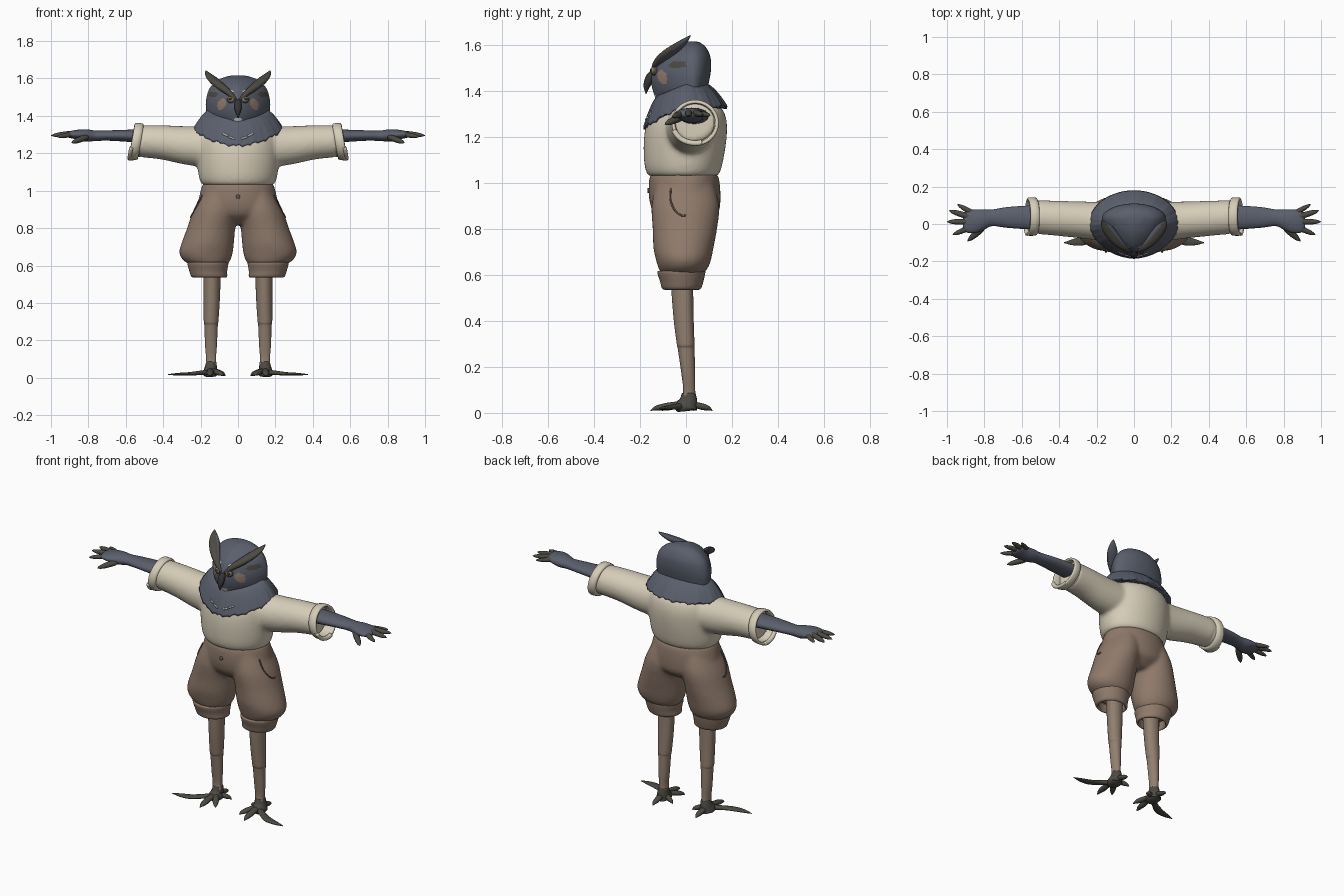
import bpy, bmesh, math
from mathutils import Vector

if "Cube" in bpy.data.objects:
    bpy.data.objects.remove(bpy.data.objects["Cube"])


def material(name, r, g, b):
    m = bpy.data.materials.new(name)
    m.diffuse_color = [((c / 255 + 0.055) / 1.055) ** 2.4 for c in (r, g, b)] + [1]
    m.use_nodes = True
    m.node_tree.nodes["Principled BSDF"].inputs["Base Color"].default_value = m.diffuse_color
    return m


FEATHER = material("slate feathers", 90, 95, 108)
DARK = material("dark claw grey", 76, 74, 66)
SHIRT = material("cream cloth", 214, 205, 184)
PANTS = material("brown cloth", 143, 122, 107)
SKIN = material("tan leg skin", 145, 127, 111)
BEAK = material("beak black", 54, 54, 54)
CHEEK = material("cheek tan", 150, 126, 110)
EYE = material("eye amber", 150, 128, 98)
PALE = material("pale feathers", 200, 198, 192)
SEAM = material("seam brown", 100, 84, 74)


def resample(rows, n):
    """Catmull-Rom smoothing of a list of number tuples."""
    if n < 2:
        return rows
    out = []
    for i in range(len(rows) - 1):
        a, b, c, d = (rows[max(0, min(len(rows) - 1, i + k))] for k in (-1, 0, 1, 2))
        for s in range(n):
            t = s / n
            out.append([0.5 * (2 * q + (r - p) * t + (2 * p - 5 * q + 4 * r - u) * t * t
                               + (3 * q - p - 3 * r + u) * t ** 3) for p, q, r, u in zip(a, b, c, d)])
    return out + [list(rows[-1])]


def skin(bm, rings, cap=True):
    vs = [[bm.verts.new(p) for p in r] for r in rings]
    n = len(vs[0])
    for a, b in zip(vs, vs[1:]):
        for i in range(n):
            bm.faces.new((a[i], a[(i + 1) % n], b[(i + 1) % n], b[i]))
    if cap:
        bm.faces.new(vs[0])
        bm.faces.new(vs[-1])


def loft(bm, rows, yc=0.0, e=2.0, n=4, seg=48, cap=True):
    """Rows are (z, x min, x max, y front, y back); e shapes the front half."""
    rings = []
    for z, x0, x1, yf, yb in resample(rows, n):
        ring = []
        for i in range(seg):
            c, s = math.cos(2 * math.pi * i / seg), math.sin(2 * math.pi * i / seg)
            k = 2 / (e if s < 0 else 2)
            x = (x0 + x1) / 2 + (x1 - x0) / 2 * math.copysign(abs(c) ** k, c)
            y = yc + (yb - yc if s > 0 else yf - yc) * math.copysign(abs(s) ** k, 1)
            ring.append((x, y, z))
        rings.append(ring)
    skin(bm, rings, cap)


def tube(bm, rows, up=(0, 0, 1), n=4, seg=16, cap=True, fixed=None):
    """Rows are (x, y, z, half width, half height) along a path."""
    rows = resample(rows, n)
    pts, rings = [Vector(r[:3]) for r in rows], []
    for i, r in enumerate(rows):
        t = Vector(fixed) if fixed else (pts[min(i + 1, len(pts) - 1)] - pts[max(i - 1, 0)]).normalized()
        side = t.cross(Vector(up)).normalized()
        v = side.cross(t)
        rings.append([pts[i] + side * max(r[3], 0.001) * math.cos(a) + v * max(r[4], 0.001) * math.sin(a)
                      for a in (2 * math.pi * k / seg for k in range(seg))])
    skin(bm, rings, cap)


def finish(bm, name, mats, rule=None, mirror=False, remesh=0):
    bmesh.ops.recalc_face_normals(bm, faces=bm.faces)
    for f in bm.faces:
        f.smooth = True
        if rule:
            f.material_index = rule(f.calc_center_median(), f.normal)
    me = bpy.data.meshes.new(name)
    bm.to_mesh(me)
    bm.free()
    for m in mats:
        me.materials.append(m)
    ob = bpy.data.objects.new(name, me)
    bpy.context.collection.objects.link(ob)
    if mirror:
        ob.modifiers.new("mirror", 'MIRROR').use_mirror_merge = False
    if remesh:
        r = ob.modifiers.new("blend", 'REMESH')
        r.mode, r.voxel_size, r.use_smooth_shade = 'VOXEL', remesh, True
        s = ob.modifiers.new("soften", 'SMOOTH')
        s.factor, s.iterations = 0.5, 8
    return ob


def snap(ob, p, lift=0.001):
    """Closest surface point on a finished part, slightly lifted."""
    bpy.context.view_layer.update()
    ev = ob.evaluated_get(bpy.context.evaluated_depsgraph_get())
    _, loc, nor, _ = ev.closest_point_on_mesh(Vector(p))
    return tuple(loc + nor * lift)


def sym(rows):
    return [(z, -w, w, f, b) for z, w, f, b in rows]


# shirt: torso and sleeves blended into one body
bm = bmesh.new()
loft(bm, sym([(1.03, .185, -.16, .135), (1.045, .2, -.172, .147), (1.09, .212, -.182, .16), (1.18, .22, -.184, .175),
              (1.26, .22, -.172, .178), (1.32, .2, -.14, .16), (1.36, .15, -.1, .11)]))
for s in (1, -1):
    tube(bm, [(s * .1, .01, 1.235, .11, .115), (s * .25, .02, 1.24, .1, .105), (s * .4, .03, 1.258, .094, .092),
              (s * .525, .038, 1.265, .09, .086)], seg=32)
shirt = finish(bm, "shirt", [SHIRT], remesh=.011)

# rolled sleeve cuffs, leaning outward at the bottom
bm = bmesh.new()
tube(bm, [(.52, .04, 1.262, .083, .083), (.523, .04, 1.262, .1, .096), (.56, .04, 1.262, .103, .1),
          (.568, .04, 1.262, .097, .094), (.562, .04, 1.262, .088, .085), (.50, .04, 1.262, .084, .08)],
     n=2, seg=40, cap=False, fixed=(1, 0, 0))
tube(bm, [(.565, .04 + .1 * math.sin(a), 1.262 - .088 * math.cos(a), .012, .012) for a in (-1.2, -.8, -.4, 0, .3)],
     up=(1, 0, 0), seg=10)
for v in bm.verts:
    v.co.x -= .17 * (v.co.z - 1.262)
finish(bm, "sleeve_cuff", [SHIRT], mirror=True)

# trousers: pelvis and baggy legs
bm = bmesh.new()
loft(bm, sym([(1.04, .188, -.155, .138), (1.0, .2, -.162, .147), (.93, .212, -.16, .15), (.87, .19, -.14, .14),
              (.82, .1, -.08, .08)]))
for s in (1, -1):
    loft(bm, [(z, s * a, s * b, f, k) for z, a, b, f, k in [
        (1.0, .02, .185, -.13, .12), (.9, .0, .237, -.15, .145), (.8, .015, .272, -.145, .135),
        (.72, .022, .302, -.142, .12), (.67, .028, .314, -.132, .11), (.63, .04, .295, -.12, .095),
        (.60, .06, .25, -.105, .07)]], yc=-.01)
pants = finish(bm, "trousers", [PANTS], remesh=.01)

# trouser cuffs
bm = bmesh.new()
loft(bm, [(.615, .07, .24, -.1, .06), (.618, .055, .268, -.122, .083), (.605, .052, .27, -.124, .083),
          (.57, .058, .26, -.112, .075), (.542, .058, .25, -.105, .066), (.54, .072, .235, -.09, .052),
          (.59, .072, .235, -.09, .052)], yc=-.02, n=3, cap=False)
finish(bm, "trouser_cuff", [PANTS], mirror=True)

# pocket seams and waist button
bm = bmesh.new()
tube(bm, [snap(pants, p) + (.004, .004) for p in [(.2, -.07, .98), (.22, -.07, .93), (.25, -.05, .885),
                                                  (.27, -.02, .865), (.27, .0, .866)]], seg=8)
finish(bm, "pocket_seam", [SEAM], mirror=True)
bm = bmesh.new()
tube(bm, [(0, -.155, .968, .011, .011), (0, -.166, .968, .011, .011), (0, -.168, .968, .008, .008)], n=1)
finish(bm, "button", [SEAM])

# lower legs with faint scale rings
bm = bmesh.new()
loft(bm, [(.05, .112, .172, -.02, .045), (.1, .118, .17, -.012, .04), (.17, .113, .176, -.02, .04),
          (.28, .108, .18, -.036, .037), (.3, .105, .183, -.04, .037), (.42, .097, .184, -.055, .033),
          (.62, .09, .187, -.07, .03)], yc=0, seg=28)
finish(bm, "lower_leg", [SKIN, DARK], lambda c, n: int(c.z < .075), mirror=True)

# feet: ankle and five claws, the outer one long and flat
bm = bmesh.new()
tube(bm, [(.143, .012, .085, .027, .03), (.145, .01, .05, .034, .04), (.147, .0, .022, .042, .05),
          (.147, .0, .008, .03, .035)], up=(0, 1, 0))
for tip, w in [((.15, -.155), .019), ((.08, -.105), .017), ((.067, .035), .014), ((.145, .115), .017)]:
    a, b = Vector((.147, 0)), Vector(tip)
    tube(bm, [tuple(a.lerp(b, t)) + (z, w * k, .014 * k) for t, z, k in
              [(0, .035, 1.2), (.35, .034, 1), (.65, .026, 1), (.85, .02, .7), (1, .01, .1)]])
tube(bm, [(.147, -.01, .03, .018, .016), (.2, -.05, .026, .018, .012), (.26, -.085, .021, .025, .009),
          (.32, -.097, .019, .018, .007), (.375, -.1, .017, .002, .002)])
finish(bm, "foot", [DARK], mirror=True)

# arms with palms
bm = bmesh.new()
tube(bm, [(.42, .035, 1.29, .065, .038), (.55, .035, 1.293, .064, .034), (.68, .035, 1.295, .055, .028),
          (.76, .033, 1.294, .044, .028), (.81, .025, 1.295, .055, .033), (.86, .014, 1.3, .063, .026),
          (.9, .012, 1.3, .055, .018), (.915, .012, 1.3, .03, .008)], seg=24)
finish(bm, "arm", [FEATHER], mirror=True)

# fingers and thumb
bm = bmesh.new()
for base, tip, w in [((.865, .06, 1.302), (.945, .105, 1.295), .014), ((.885, .04, 1.306), (.99, .072, 1.297), .016),
                     ((.89, .012, 1.306), (1.0, .012, 1.295), .016), ((.88, -.02, 1.302), (.97, -.058, 1.288), .015),
                     ((.815, -.025, 1.285), (.89, -.092, 1.256), .018)]:
    a, b = Vector(base), Vector(tip)
    tube(bm, [tuple(a.lerp(b, t)) + (w * k, w * k * .9) for t, k in
              [(-.1, .8), (.1, 1), (.55, .9), (.85, .55), (1, .05)]], seg=12)
finish(bm, "finger", [DARK], mirror=True)

# feather collar with a point at the front and a ragged hem
bm = bmesh.new()
rings, SEG = [], 96
for u in [i / 14 for i in range(15)] + [1.001]:
    ring = []
    for i in range(SEG):
        a = 2 * math.pi * i / SEG
        c, s = math.cos(a), math.sin(a)
        front = max(0, -s)
        k = 2 / (1.75 if s < 0 else 2)
        hem = 1.332 - .092 * front ** 1.5 + .005 * math.sin(i * 2.1) + .004 * math.sin(i * 0.9)
        rx = .15 + .09 * u ** .8
        ry = (.115 + .071 * u ** .75) if s < 0 else (.085 + .095 * u ** .8)
        shrink = .94 if u > 1 else 1
        z = 1.435 - .05 * front + (hem - 1.435 + .05 * front) * u ** 1.25
        ring.append((shrink * rx * math.copysign(abs(c) ** k, c),
                     shrink * ry * math.copysign(abs(s) ** k, s), z))
    rings.append(ring)
skin(bm, rings)
collar = finish(bm, "feather_collar", [FEATHER])

# pale stitched strokes on the collar
bm = bmesh.new()
for p, q in [((.022, -.19, 1.282), (.05, -.18, 1.292)), ((.058, -.18, 1.298), (.085, -.17, 1.312))]:
    tube(bm, [snap(collar, p) + (.004, .005), snap(collar, q) + (.004, .005)], seg=8)
finish(bm, "collar_stroke", [PALE], mirror=True)


# head: round skull with a wedge face; patches coloured by position
def face_patch(c, n):
    x, z = abs(c.x), c.z
    if c.y > .0:
        return 0
    d, e = (x - .088) + .5 * (z - 1.462), (z - 1.462) - .5 * (x - .088)
    if (d / .024) ** 2 + (e / .036) ** 2 < 1:
        return 1
    if ((x - .04) / .014) ** 2 + ((z - 1.53) / .009) ** 2 < 1 or (x / .022) ** 2 + ((z - 1.378) / .012) ** 2 < 1:
        return 2
    if ((x - .135) / .03) ** 2 + ((z - 1.515) / .014) ** 2 < 1:
        return 3
    return 0


bm = bmesh.new()
loft(bm, sym([(1.32, .05, -.08, .055), (1.35, .11, -.122, .07), (1.395, .16, -.142, .088), (1.45, .172, -.153, .102),
              (1.5, .168, -.148, .109), (1.55, .15, -.122, .106), (1.59, .11, -.07, .087), (1.612, .055, -.015, .06),
              (1.617, .005, .025, .035)]), yc=.03, e=1.5, n=9, seg=128)
head = finish(bm, "head", [FEATHER, CHEEK, PALE, DARK], face_patch)

# brows sweeping up into ear tufts
bm = bmesh.new()
tube(bm, [(.012, -.145, 1.487, .008, .008), (.05, -.125, 1.525, .018, .016), (.095, -.085, 1.56, .028, .02),
          (.135, -.035, 1.595, .03, .017), (.16, -.002, 1.622, .018, .01), (.172, .02, 1.642, .002, .002)])
finish(bm, "brow_tuft", [FEATHER, DARK], lambda c, n: int(n.y < -.1), mirror=True)

# eyes: dark rim, amber ball and small pupil
for name, mat, r, lift in [("eye_rim", DARK, .026, -.006), ("eye", EYE, .02, .001), ("pupil", BEAK, .009, .014)]:
    bm = bmesh.new()
    bmesh.ops.create_uvsphere(bm, u_segments=20, v_segments=12, radius=r)
    centre = Vector(snap(head, (.066, -.2, 1.503), lift))
    for v in bm.verts:
        v.co = Vector((v.co.x, v.co.y * .7, v.co.z * .85)) + centre
    finish(bm, name, [mat], mirror=True)

# hooked beak
bm = bmesh.new()
tube(bm, [(0, -.13, 1.482, .012, .012), (0, -.152, 1.467, .019, .018), (0, -.165, 1.44, .019, .018),
          (0, -.172, 1.415, .012, .012), (0, -.174, 1.388, .001, .001)], up=(0, 1, 0))
finish(bm, "beak", [BEAK])
